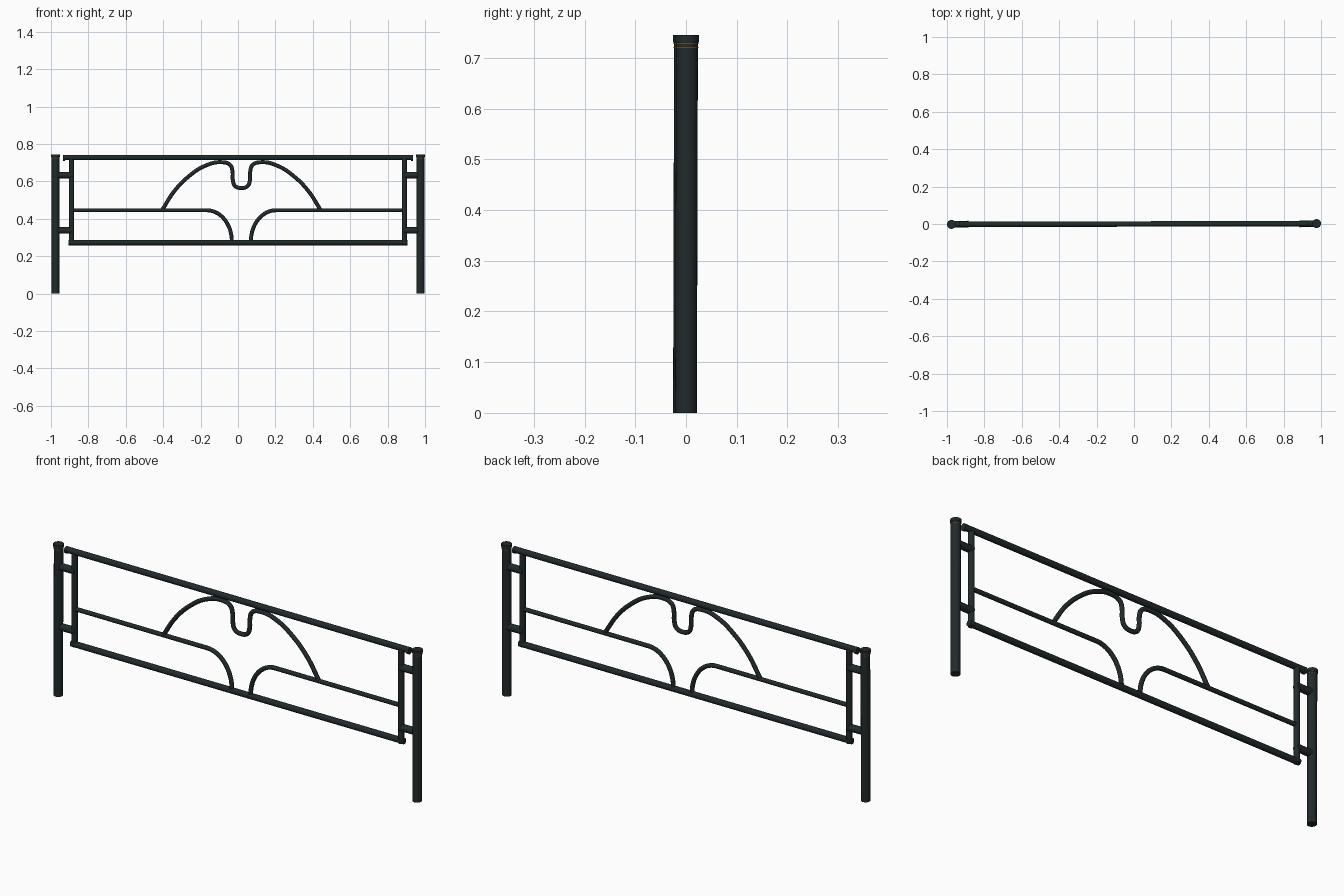
import bpy, math
from mathutils import Vector

cube = bpy.data.objects.get("Cube")
if cube:
    bpy.data.objects.remove(cube, do_unlink=True)


def material(name, rgb):
    m = bpy.data.materials.new(name)
    m.use_nodes = True
    m.diffuse_color = (*rgb, 1)
    b = m.node_tree.nodes["Principled BSDF"]
    b.inputs["Base Color"].default_value = (*rgb, 1)
    b.inputs["Roughness"].default_value = 0.5
    return m


IRON = material("dark green iron", (0.015, 0.023, 0.024))
BRONZE = material("bronze ring", (0.15, 0.065, 0.02))


def rod(name, a, b, r, mat=IRON):
    """Smooth round bar between two points."""
    a, b = Vector(a), Vector(b)
    d = b - a
    bpy.ops.mesh.primitive_cylinder_add(vertices=24, radius=r, depth=d.length, location=(a + b) / 2)
    o = bpy.context.object
    o.name = name
    o.rotation_euler = d.to_track_quat("Z", "Y").to_euler()
    o.data.materials.append(mat)
    bpy.ops.object.shade_smooth_by_angle(angle=math.radians(40))
    return o


def bent_bar(name, points, r, smooth):
    """Round bar swept along (x, z) points."""
    c = bpy.data.curves.new(name, "CURVE")
    c.dimensions = "3D"
    c.bevel_depth = r
    c.bevel_resolution = 4
    c.resolution_u = 8
    c.use_fill_caps = True
    s = c.splines.new("BEZIER" if smooth else "POLY")
    pts = s.bezier_points if smooth else s.points
    pts.add(len(points) - 1)
    for p, (x, z) in zip(pts, points):
        if smooth:
            p.co = (x, 0, z)
            p.handle_left_type = p.handle_right_type = "AUTO"
        else:
            p.co = (x, 0, z, 1)
    c.materials.append(IRON)
    o = bpy.data.objects.new(name, c)
    bpy.context.collection.objects.link(o)
    bpy.ops.object.select_all(action="DESELECT")
    o.select_set(True)
    bpy.context.view_layer.objects.active = o
    bpy.ops.object.convert(target="MESH")
    bpy.ops.object.shade_smooth_by_angle(angle=math.radians(50))


MID = 0.018  # centre of the ornament
ARC_U, ARC_W, ARC_Z, ARC_H = 0.185, 0.134, 0.28, 0.166

for side, s in (("left", 1), ("right", -1)):
    px, py = s * 0.976, s * 0.002
    # post with cap and thin rings
    rod(side + "_post", (px, py - 0.002, 0), (px, py, 0.735), 0.0215)
    rod(side + "_post_cap", (px, py, 0.73), (px, py, 0.745), 0.024)
    for i, z in enumerate((0.721, 0.728)):
        rod(f"{side}_post_ring_{i + 1}", (px, py, z - 0.001), (px, py, z + 0.001), 0.0222, BRONZE)
    # frame upright and its brackets
    rod(side + "_upright", (s * 0.89, 0, 0.262), (s * 0.89, 0, 0.727), 0.0145)
    for level, z in (("upper", 0.634), ("lower", 0.338)):
        rod(f"{side}_{level}_bracket", (s * 0.885, 0, z), (s * 0.965, py, z), 0.0175)
    # finial at the end of the top rail
    rod(side + "_rail_end", (s * 0.924, py, 0.726), (s * 0.936, py, 0.726), 0.0165)
    # middle rail curving down to the bottom rail
    path = [(s * 0.89, 0.446)]
    for i in range(17):
        t = i / 16 * math.pi / 2
        path.append((MID + s * (ARC_U - ARC_W * math.sin(t)), ARC_Z + ARC_H * math.cos(t)))
    bent_bar(side + "_middle_rail", path, 0.0105, False)

# top and bottom rails
rod("top_rail", (-0.93, -0.002, 0.728), (0.93, 0.002, 0.728), 0.0145)
rod("bottom_rail", (-0.905, -0.002, 0.273), (0.905, 0.002, 0.273), 0.0145)

# arched ornament with a loop in the middle
half = [(0.422, 0.45), (0.358, 0.549), (0.278, 0.63), (0.195, 0.683), (0.11, 0.703),
        (0.06, 0.688), (0.047, 0.65), (0.046, 0.61), (0.034, 0.576)]
arch = [(MID - u, z) for u, z in half] + [(MID, 0.565)] + [(MID + u, z) for u, z in reversed(half)]
bent_bar("arch_ornament", arch, 0.0105, True)
